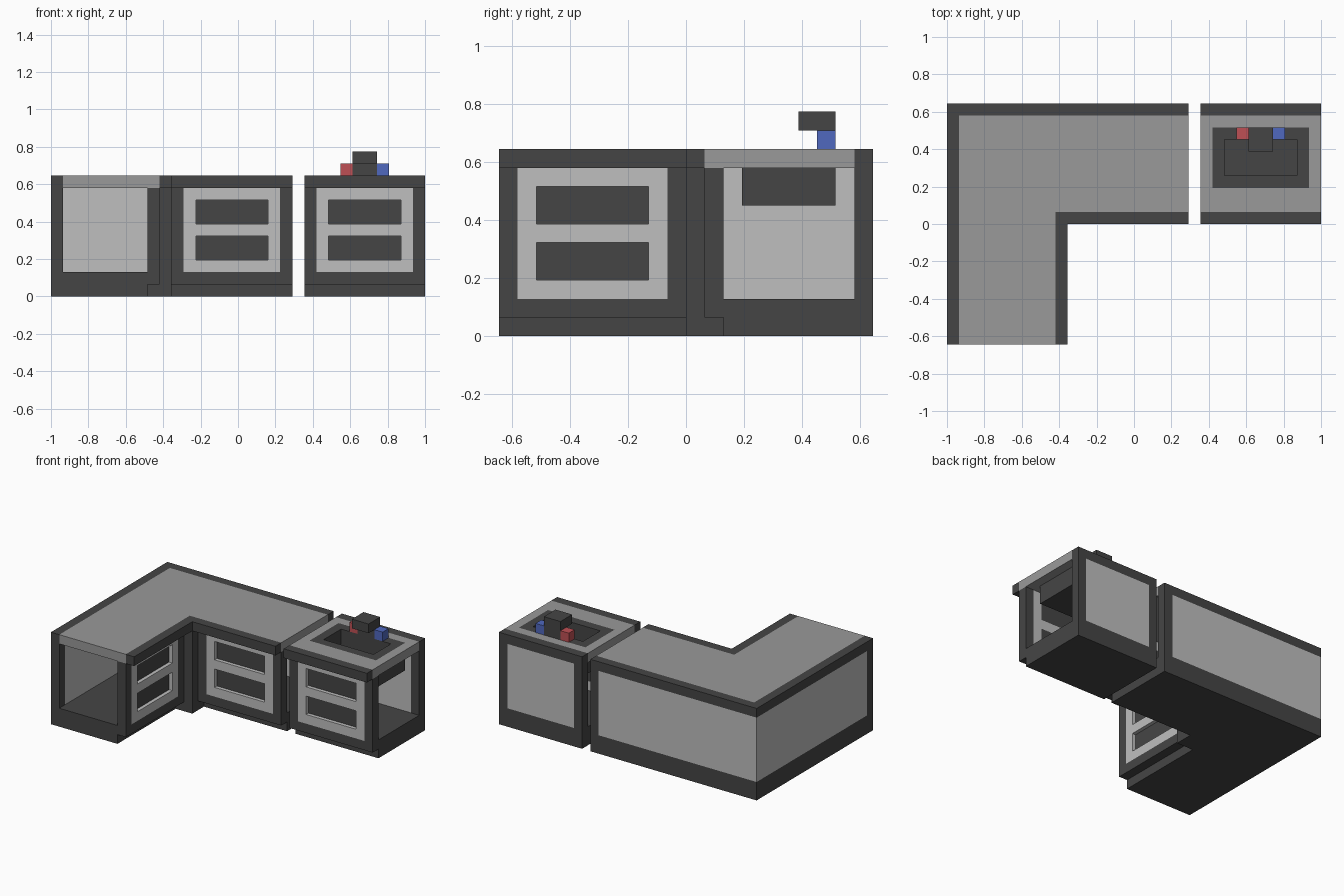
import bpy
import bmesh
from mathutils import Vector

cube = bpy.data.objects.get("Cube")
if cube:
    bpy.data.objects.remove(cube, do_unlink=True)

# The design sits on a block grid, 31 by 20 units in plan
U = 2 / 31
ORIGIN = Vector((15.5, 10, 0))


def material(name, color):
    m = bpy.data.materials.new(name)
    m.use_nodes = True
    m.diffuse_color = (*color, 1)
    m.node_tree.nodes["Principled BSDF"].inputs["Base Color"].default_value = (*color, 1)
    return m


DARK = material("charcoal", (0.06, 0.06, 0.06))
LIGHT = material("light grey", (0.52, 0.52, 0.52))
MID = material("mid grey", (0.32, 0.32, 0.32))
RED = material("red", (0.52, 0.08, 0.09))
BLUE = material("blue", (0.08, 0.14, 0.52))


def prism(name, mat, outline, z0, z1):
    """Extrude a plan outline, in grid units, from z0 to z1."""
    bm = bmesh.new()
    face = bm.faces.new([bm.verts.new((Vector((x, y, z0)) - ORIGIN) * U) for x, y in outline])
    top = bmesh.ops.extrude_face_region(bm, geom=[face])["geom"]
    verts = [g for g in top if isinstance(g, bmesh.types.BMVert)]
    bmesh.ops.translate(bm, verts=verts, vec=(0, 0, (z1 - z0) * U))
    bmesh.ops.recalc_face_normals(bm, faces=bm.faces)
    mesh = bpy.data.meshes.new(name)
    bm.to_mesh(mesh)
    bm.free()
    mesh.materials.append(mat)
    obj = bpy.data.objects.new(name, mesh)
    bpy.context.collection.objects.link(obj)
    return obj


def box(name, mat, x, y, z):
    return prism(name, mat, [(x[0], y[0]), (x[1], y[0]), (x[1], y[1]), (x[0], y[1])], *z)


def ring(name, mat, x, y, hole_x, hole_y, z):
    """Rectangular slab with a rectangular opening."""
    box(name + "_front", mat, x, (y[0], hole_y[0]), z)
    box(name + "_back", mat, x, (hole_y[1], y[1]), z)
    box(name + "_left", mat, (hole_x[1], x[1]), hole_y, z)
    box(name + "_right", mat, (x[0], hole_x[0]), hole_y, z)


def drawer_wall(name, axis, start, outer):
    """Ten-unit wall: posts, light panel and two recessed drawer fronts."""
    side = 1 if axis == "y" else -1
    inner = outer - side
    recess = outer - side * 0.4

    def part(label, mat, a, b, z, face=outer):
        span, depth = (start + a, start + b), sorted((inner, face))
        x, y = (depth, span) if axis == "y" else (span, depth)
        box(f"{name}_{label}", mat, x, y, z)

    for a, label in ((0, "first"), (9, "second")):
        part(label + "_post", DARK, a, a + 1, (2, 9))
    for a, label in ((1, "first"), (8, "second")):
        part(label + "_stile", LIGHT, a, a + 1, (2, 9))
    for z, label in ((2, "bottom"), (5, "middle"), (8, "top")):
        part(label + "_rail", LIGHT, 2, 8, (z, z + 1))
    for z, label in ((3, "lower"), (6, "upper")):
        part(label + "_drawer", DARK, 2, 8, (z, z + 2), recess)


def corner_plan(x_front, y_front):
    return [(0, 0), (x_front, 0), (x_front, y_front), (20, y_front), (20, 20), (0, 20)]


# Corner counter: base and toe kick
prism("corner_toe_kick", DARK, corner_plan(8, 12), 0, 1)
prism("corner_base", DARK, corner_plan(9, 11), 1, 2)
box("inner_corner_post", DARK, (8, 10), (10, 12), (0, 9))

# Corner counter: outer walls
box("side_wall_post", DARK, (0, 1), (0, 1), (2, 9))
box("side_wall_panel", LIGHT, (0, 1), (1, 20), (2, 9))
box("back_wall_panel", LIGHT, (1, 19), (19, 20), (2, 9))
box("back_wall_post", DARK, (19, 20), (19, 20), (2, 9))

# Corner counter: drawer walls
drawer_wall("side_run", "y", 0, 9)
drawer_wall("back_run", "x", 10, 11)

# Corner counter: worktop with dark edging
prism("corner_worktop", MID, [(1, 0), (9, 0), (9, 11), (20, 11), (20, 19), (1, 19)], 9, 10)
prism("outer_edging", DARK, [(0, 0), (1, 0), (1, 19), (20, 19), (20, 20), (0, 20)], 9, 10)
prism("inner_edging", DARK, [(9, 0), (10, 0), (10, 10), (20, 10), (20, 11), (9, 11)], 9, 10)

# Sink cabinet: base and walls
box("sink_toe_kick", DARK, (21, 31), (12, 20), (0, 1))
box("sink_base", DARK, (21, 31), (11, 20), (1, 2))
drawer_wall("sink_front", "x", 21, 11)
box("sink_back_panel", LIGHT, (22, 30), (19, 20), (2, 9))
for x, label in ((21, "right"), (30, "left")):
    box(f"sink_back_post_{label}", DARK, (x, x + 1), (19, 20), (2, 9))

# Sink cabinet: worktop, edging and basin
for y, label in ((10, "front"), (19, "back")):
    box(f"sink_{label}_edging", DARK, (21, 31), (y, y + 1), (9, 10))
ring("sink_worktop", MID, (21, 31), (11, 19), (22, 30), (13, 18), (9, 10))
ring("basin_wall", DARK, (22, 30), (13, 18), (23, 29), (14, 17), (7, 10))
box("basin_floor", DARK, (23, 29), (14, 17), (7, 8))

# Tap and its two handles
box("tap_column", DARK, (25, 27), (17, 18), (10, 11))
box("tap_spout", DARK, (25, 27), (16, 18), (11, 12))
box("hot_handle", RED, (24, 25), (17, 18), (10, 11))
box("cold_handle", BLUE, (27, 28), (17, 18), (10, 11))
